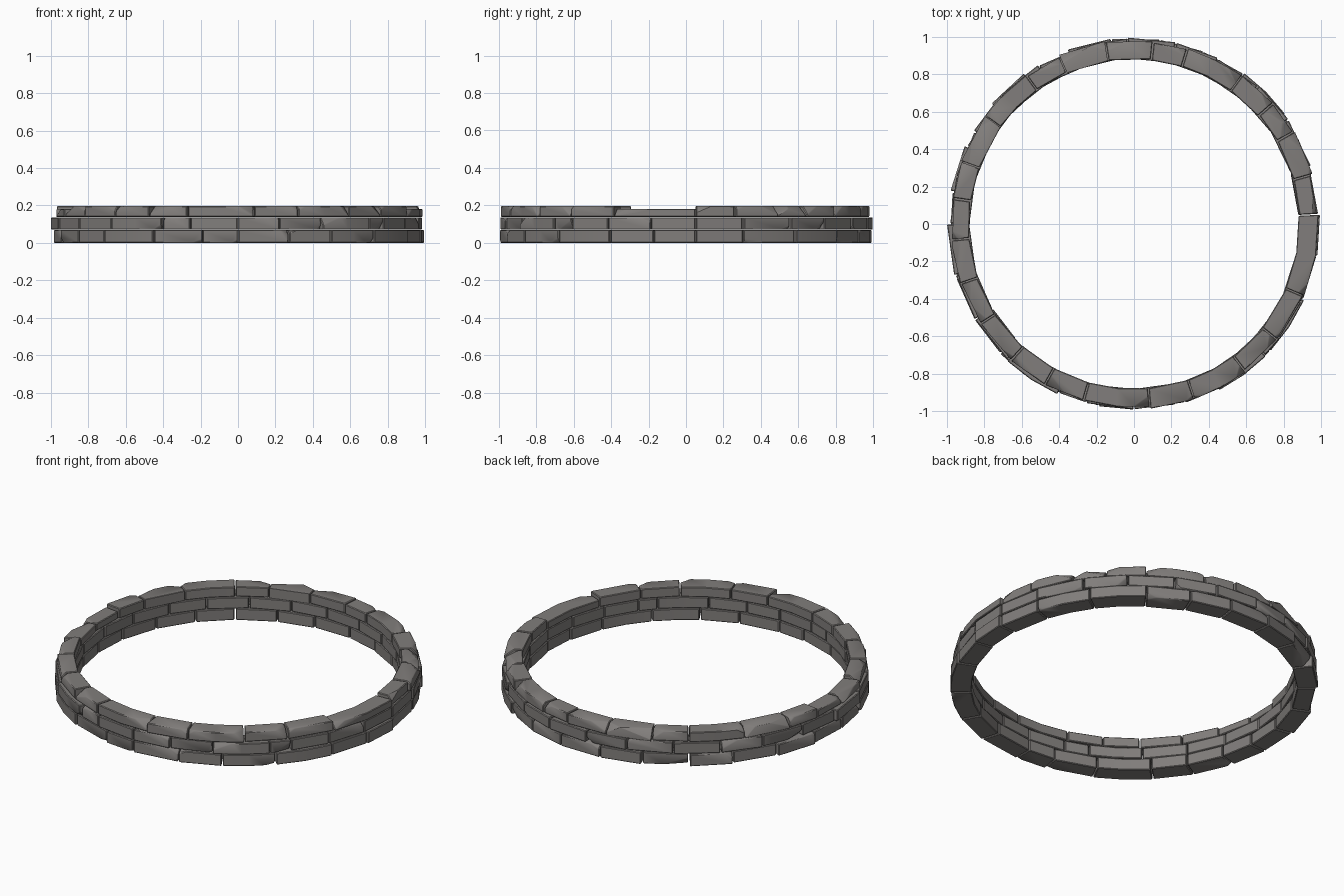
import bpy, bmesh, math, random
from mathutils import Vector

random.seed(7)
cube = bpy.data.objects.get("Cube")
if cube:
    bpy.data.objects.remove(cube, do_unlink=True)

stone = bpy.data.materials.new("grey_stone")
stone.use_nodes = True
stone.diffuse_color = (0.22, 0.208, 0.2, 1)
stone.node_tree.nodes["Principled BSDF"].inputs["Base Color"].default_value = stone.diffuse_color
stone.node_tree.nodes["Principled BSDF"].inputs["Roughness"].default_value = 0.9


def polar(r, a, z):
    return Vector((r * math.cos(a), r * math.sin(a), z))


def chip(bm, a, side, up, depth):
    """Slice one outer corner off a brick; side and up pick the corner."""
    radial, tangent = polar(1, a, 0), polar(1, a + math.pi / 2, 0)
    n = radial * random.uniform(0.6, 1) + tangent * side * random.uniform(0.25, 0.7)
    n = (n + Vector((0, 0, up * random.uniform(0.6, 1.1)))).normalized()
    reach = max(v.co.dot(n) for v in bm.verts)
    cut = bmesh.ops.bisect_plane(bm, geom=bm.verts[:] + bm.edges[:] + bm.faces[:],
                                 plane_co=n * (reach - depth), plane_no=n, clear_outer=True)
    rim = [e for e in cut["geom_cut"] if isinstance(e, bmesh.types.BMEdge)]
    bmesh.ops.edgenet_fill(bm, edges=rim)


def brick(name, a0, a1, z0, z1, r_in, r_out, chips):
    """Bent block between two angles, with chipped corners and worn edges."""
    bm = bmesh.new()
    steps = 2 if a1 - a0 > math.radians(16) else 1
    rings = []
    for i in range(steps + 1):
        a = a0 + (a1 - a0) * i / steps
        rings.append([bm.verts.new(polar(r, a, z)) for r, z in
                      ((r_in, z0), (r_out, z0), (r_out, z1), (r_in, z1))])
    for p, q in zip(rings, rings[1:]):
        for k in range(4):
            m = (k + 1) % 4
            bm.faces.new((p[k], q[k], q[m], p[m]))
    bm.faces.new(rings[0])
    bm.faces.new(rings[-1][::-1])
    for side, up, depth in chips:
        chip(bm, (a0 + a1) / 2, side, up, depth)
    bmesh.ops.recalc_face_normals(bm, faces=bm.faces[:])
    sharp = [e for e in bm.edges if len(e.link_faces) == 2
             and e.calc_face_angle() > math.radians(35)]
    bmesh.ops.bevel(bm, geom=sharp, offset=0.004, segments=1, affect='EDGES', clamp_overlap=True)
    bmesh.ops.recalc_face_normals(bm, faces=bm.faces[:])
    mesh = bpy.data.meshes.new(name)
    bm.to_mesh(mesh)
    bm.free()
    mesh.materials.append(stone)
    ob = bpy.data.objects.new(name, mesh)
    bpy.context.collection.objects.link(ob)
    return ob


# Joint angles of each course, in degrees
top = [3, 15.5, 30, 41, 54, 73, 84, 99, 114, 126, 144, 160, 172, 185, 199, 213,
       228, 241, 254, 275, 289, 307, 321, 337]
middle = [3, 18, 34, 48, 63, 77, 92, 106, 121, 136, 150, 165, 180, 196, 211,
          227, 246, 255, 270, 283, 297, 315, 322, 335, 349]
bottom = [3, 18, 36, 54, 68, 82, 97, 111, 126, 140, 155, 170, 184, 197, 211,
          224, 243, 259, 270, 286, 300, 317, 336, 350]
courses = (("bottom", bottom, 0, 0.069), ("middle", middle, 0.071, 0.137),
           ("top", top, 0.139, 0.197))

bricks = []
for course, joints, z0, z1 in courses:
    for i, start in enumerate(joints):
        end = joints[i + 1] if i + 1 < len(joints) else joints[0] + 360
        gap = random.uniform(0.1, 0.3)
        r_out = random.uniform(0.982, 1.0)
        chips = []
        lift = z1
        if course == "top":
            r_out -= 0.008
            # The courses sag a little on the two sides
            if start in (172, 185, 337):
                lift -= 0.015
            # Worn outer rim
            for side in random.sample((-1, 1), random.choice((1, 1, 2))):
                chips.append((side, 1, random.uniform(0.012, 0.036)))
        elif random.random() < 0.6:
            chips.append((random.choice((-1, 1)), random.choice((-1, 1)),
                          random.uniform(0.01, 0.03)))
        bricks.append(brick(f"{course}_brick_{i + 1}", math.radians(start + gap),
                            math.radians(end - gap), z0, lift,
                            random.uniform(0.879, 0.888), r_out, chips))

# Soft shading with crisp edges
bpy.ops.object.select_all(action='DESELECT')
for ob in bricks:
    ob.select_set(True)
bpy.context.view_layer.objects.active = bricks[0]
bpy.ops.object.shade_smooth_by_angle(angle=math.radians(30))
